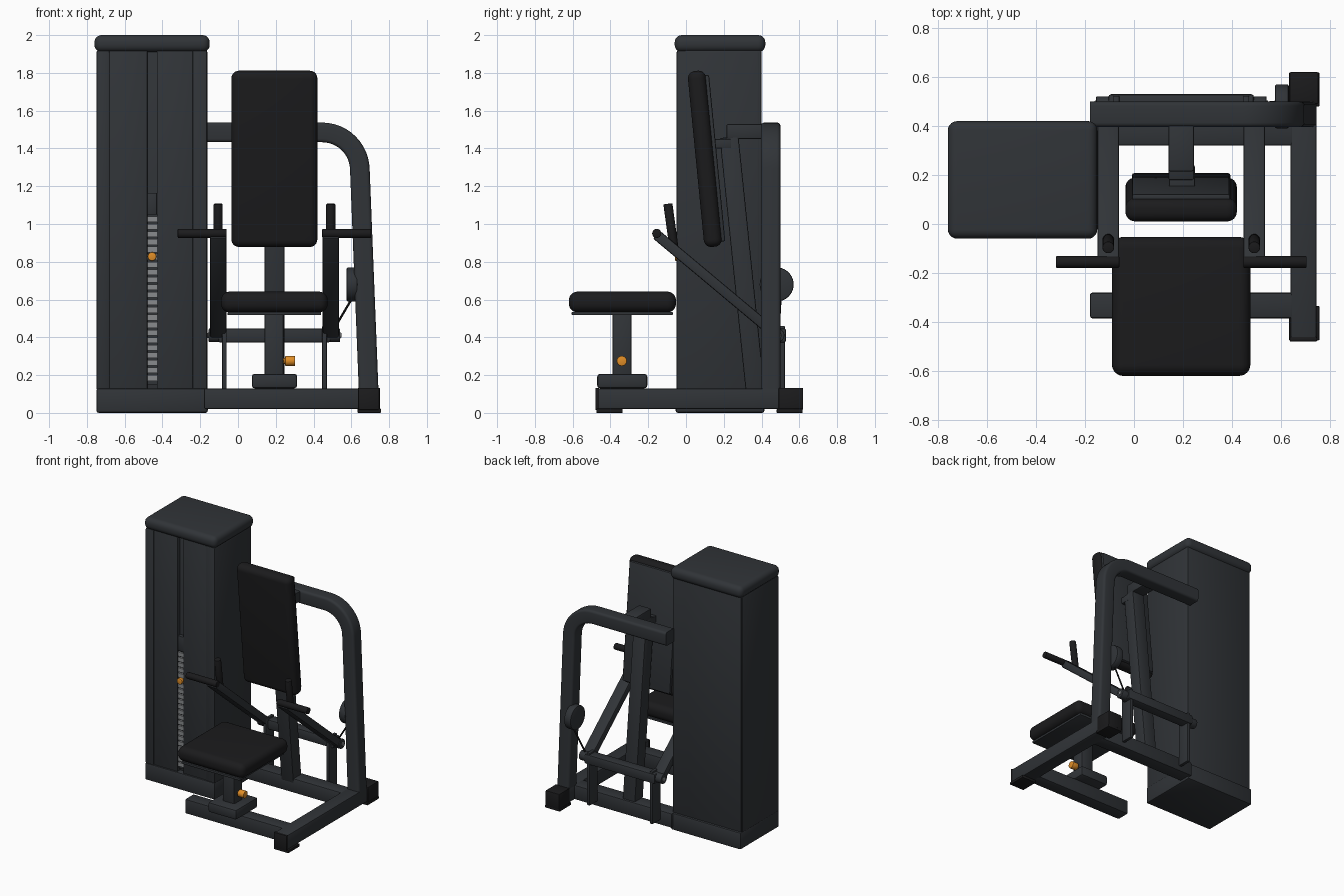
import bpy, bmesh, math
from mathutils import Vector

if "Cube" in bpy.data.objects:
    bpy.data.objects.remove(bpy.data.objects["Cube"])


def mat(name, r, g, b):
    m = bpy.data.materials.new(name)
    m.diffuse_color = (r, g, b, 1)
    m.use_nodes = True
    m.node_tree.nodes["Principled BSDF"].inputs["Base Color"].default_value = m.diffuse_color
    return m


FRAME = mat("frame_grey", 0.030, 0.034, 0.039)
PAD = mat("pad_black", 0.011, 0.011, 0.012)
STEEL = mat("steel", 0.25, 0.26, 0.27)
ORANGE = mat("orange", 0.75, 0.27, 0.02)


def finish(bm, name, m):
    me = bpy.data.meshes.new(name)
    bmesh.ops.recalc_face_normals(bm, faces=bm.faces)
    bm.to_mesh(me)
    bm.free()
    ob = bpy.data.objects.new(name, me)
    bpy.context.collection.objects.link(ob)
    me.materials.append(m)
    bpy.ops.object.select_all(action='DESELECT')
    ob.select_set(True)
    bpy.context.view_layer.objects.active = ob
    bpy.ops.object.shade_smooth_by_angle(angle=math.radians(35))
    return ob


def box(name, lo, hi, bevel=0.006, m=FRAME, seg=2, tilt=0):
    lo, hi = Vector(lo), Vector(hi)
    bm = bmesh.new()
    bmesh.ops.create_cube(bm, size=1)
    bmesh.ops.scale(bm, vec=hi - lo, verts=bm.verts)
    if bevel:
        bmesh.ops.bevel(bm, geom=bm.edges[:], offset=bevel, segments=seg,
                        profile=0.5, affect='EDGES')
    ob = finish(bm, name, m)
    ob.location = (lo + hi) / 2
    ob.rotation_euler.x = tilt
    return ob


def beam(name, x, p, q, w, h, bevel=0.008):
    """Square tube lying in a plane of constant x, from p to q (y, z)."""
    dy, dz = q[0] - p[0], q[1] - p[1]
    cy, cz, half = (p[0] + q[0]) / 2, (p[1] + q[1]) / 2, math.hypot(dy, dz) / 2
    return box(name, (x - w / 2, cy - h / 2, cz - half), (x + w / 2, cy + h / 2, cz + half),
               bevel, tilt=math.atan2(-dy, dz))


def rod(name, p, q, r, m=FRAME, seg=24, bevel=0.004):
    p, q = Vector(p), Vector(q)
    bm = bmesh.new()
    bmesh.ops.create_cone(bm, cap_ends=True, segments=seg, radius1=r, radius2=r,
                          depth=(q - p).length)
    if bevel:
        rims = [e for e in bm.edges if any(len(f.verts) > 4 for f in e.link_faces)]
        bmesh.ops.bevel(bm, geom=rims, offset=bevel, segments=2, profile=0.5, affect='EDGES')
    ob = finish(bm, name, m)
    ob.location = (p + q) / 2
    ob.rotation_euler = (q - p).to_track_quat('Z', 'Y').to_euler()
    return ob


def sweep(name, path, y, half, r):
    """Rounded square tube along a path of (x, z) points."""
    section = []
    for k in range(4):
        a0 = k * math.pi / 2
        cx = (half - r) * (1 if k in (0, 3) else -1)
        cy = (half - r) * (1 if k < 2 else -1)
        section += [(cx + r * math.cos(a0 + i * math.pi / 8),
                     cy + r * math.sin(a0 + i * math.pi / 8)) for i in range(5)]
    pts = [Vector(p) for p in path]
    bm = bmesh.new()
    rings = []
    for i, p in enumerate(pts):
        t = (pts[min(i + 1, len(pts) - 1)] - pts[max(i - 1, 0)]).normalized()
        rings.append([bm.verts.new((p.x - t.y * u, y + v, p.y + t.x * u)) for u, v in section])
    n = len(section)
    for a, b in zip(rings, rings[1:]):
        for i in range(n):
            bm.faces.new((a[i], a[(i + 1) % n], b[(i + 1) % n], b[i]))
    bm.faces.new(rings[0])
    bm.faces.new(rings[-1])
    return finish(bm, name, FRAME)


# weight tower: core, front covers either side of a slot, base and cap
box("tower_core", (-0.745, -0.012, 0.1), (-0.165, 0.40, 1.93), 0.012)
for side, x0, x1 in (("left", -0.68, -0.48), ("right", -0.43, -0.24)):
    box(f"tower_{side}_cover", (x0, -0.044, 0.12), (x1, 0.0, 1.92), 0.003)
for side, x0, x1 in (("left", -0.75, -0.678), ("right", -0.242, -0.162)):
    box(f"tower_{side}_cheek", (x0, -0.05, 0.12), (x1, 0.39, 1.92), 0.012)
box("tower_base", (-0.75, -0.055, 0), (-0.16, 0.415, 0.13), 0.012)
box("tower_cap", (-0.76, -0.06, 1.91), (-0.15, 0.42, 2.0), 0.038, seg=5)

# weight stack seen through the slot
for i in range(22):
    z = 0.17 + i * 0.04
    box(f"weight_plate_{i + 1}", (-0.48, -0.04, z), (-0.43, 0.0, z + 0.03), 0, STEEL)
box("weight_stack_back", (-0.48, -0.025, 0.15), (-0.43, 0.0, 1.05), 0)
box("weight_stack_head", (-0.48, -0.04, 1.05), (-0.43, 0.0, 1.165), 0.003)
rod("weight_pin", (-0.455, -0.058, 0.828), (-0.455, -0.02, 0.828), 0.023, ORANGE)

# base frame and feet
box("side_rail", (0.638, -0.475, 0.02), (0.745, 0.615, 0.13), 0.01)
box("front_crossbar", (-0.18, -0.385, 0.02), (0.65, -0.28, 0.13), 0.01)
box("rear_crossbar", (-0.18, 0.32, 0.02), (0.65, 0.43, 0.13), 0.01)
for end, y0, y1 in (("front", -0.475, -0.335), ("rear", 0.48, 0.618)):
    box(f"{end}_foot", (0.633, y0, 0), (0.757, y1, 0.022), 0.004, PAD)
box("front_end_cap", (0.635, -0.48, 0.015), (0.748, -0.46, 0.133), 0.006, PAD)
box("rear_end_cap", (0.635, 0.49, 0.015), (0.753, 0.62, 0.133), 0.006, PAD)

# arched upright: straight top, bend, leg down to the side rail
arc = [(0.445 + 0.2 * math.sin(a), 1.285 + 0.2 * math.cos(a))
       for a in (math.radians(88) * i / 12 for i in range(13))]
sweep("arched_upright", [(-0.18, 1.485)] + arc + [(0.692, 0.11)], 0.448, 0.052, 0.018)

# seat
box("seat_pad", (-0.09, -0.62, 0.532), (0.475, -0.053, 0.642), 0.046, PAD, 6)
box("seat_plate", (-0.055, -0.605, 0.517), (0.44, -0.07, 0.535), 0.004)
box("seat_post", (0.14, -0.39, 0.15), (0.242, -0.288, 0.525), 0.01)
box("seat_socket", (0.073, -0.47, 0.13), (0.313, -0.205, 0.207), 0.015)
rod("seat_knob_stem", (0.23, -0.34, 0.275), (0.26, -0.34, 0.275), 0.015, ORANGE)
rod("seat_knob", (0.25, -0.34, 0.275), (0.303, -0.34, 0.275), 0.027, ORANGE)

# backrest and its post
LEAN = math.radians(5.6)
box("backrest_pad", (-0.035, 0.052, 0.877), (0.42, 0.148, 1.813), 0.04, PAD, 6, LEAN)
box("backrest_plate", (-0.008, 0.137, 0.905), (0.393, 0.165, 1.79), 0.008, FRAME, 2, LEAN)
beam("backrest_post", 0.193, (0.368, 0.10), (0.228, 1.46), 0.105, 0.10)
box("backrest_top_bar", (0.14, 0.215, 1.45), (0.245, 0.41, 1.53), 0.008)
box("backrest_bracket", (0.143, 0.13, 1.40), (0.248, 0.24, 1.45), 0.005)

# press arms, handles and pivot supports, mirrored about the seat centre
CX = 0.193
for side, s in (("left", -1), ("right", 1)):
    x = CX + s * 0.298
    beam(f"{side}_press_arm", x, (-0.158, 0.945), (0.475, 0.415), 0.088, 0.055, 0.01)
    rod(f"{side}_outer_handle", (x - s * 0.045, -0.155, 0.95), (x + s * 0.214, -0.155, 0.95), 0.024, PAD)
    rod(f"{side}_upright_handle", (x, -0.062, 0.86), (x, -0.096, 1.107), 0.024, PAD)
    bx = CX + s * 0.243
    box(f"{side}_pivot_support", (bx + s * 0.022 - 0.012, 0.425, 0.06),
        (bx + s * 0.022 + 0.012, 0.523, 0.46), 0.004)
    rod(f"{side}_pivot_boss", (x - s * 0.05, 0.485, 0.41), (x + s * 0.05, 0.485, 0.41), 0.036)
    rod(f"{side}_pivot_bolt", (x, 0.49, 0.41), (x + s * 0.056, 0.49, 0.41), 0.015, STEEL)
box("pivot_cross_tube", (-0.105, 0.45, 0.372), (0.49, 0.53, 0.448), 0.012)

# cable pulley inside the upright, with its cable
rod("pulley", (0.575, 0.48, 0.68), (0.632, 0.48, 0.68), 0.09, FRAME, 40, 0.008)
rod("pulley_axle", (0.60, 0.47, 0.68), (0.665, 0.47, 0.68), 0.025)
rod("pulley_cable", (0.60, 0.50, 0.60), (0.50, 0.49, 0.43), 0.006, PAD, 10, 0)
